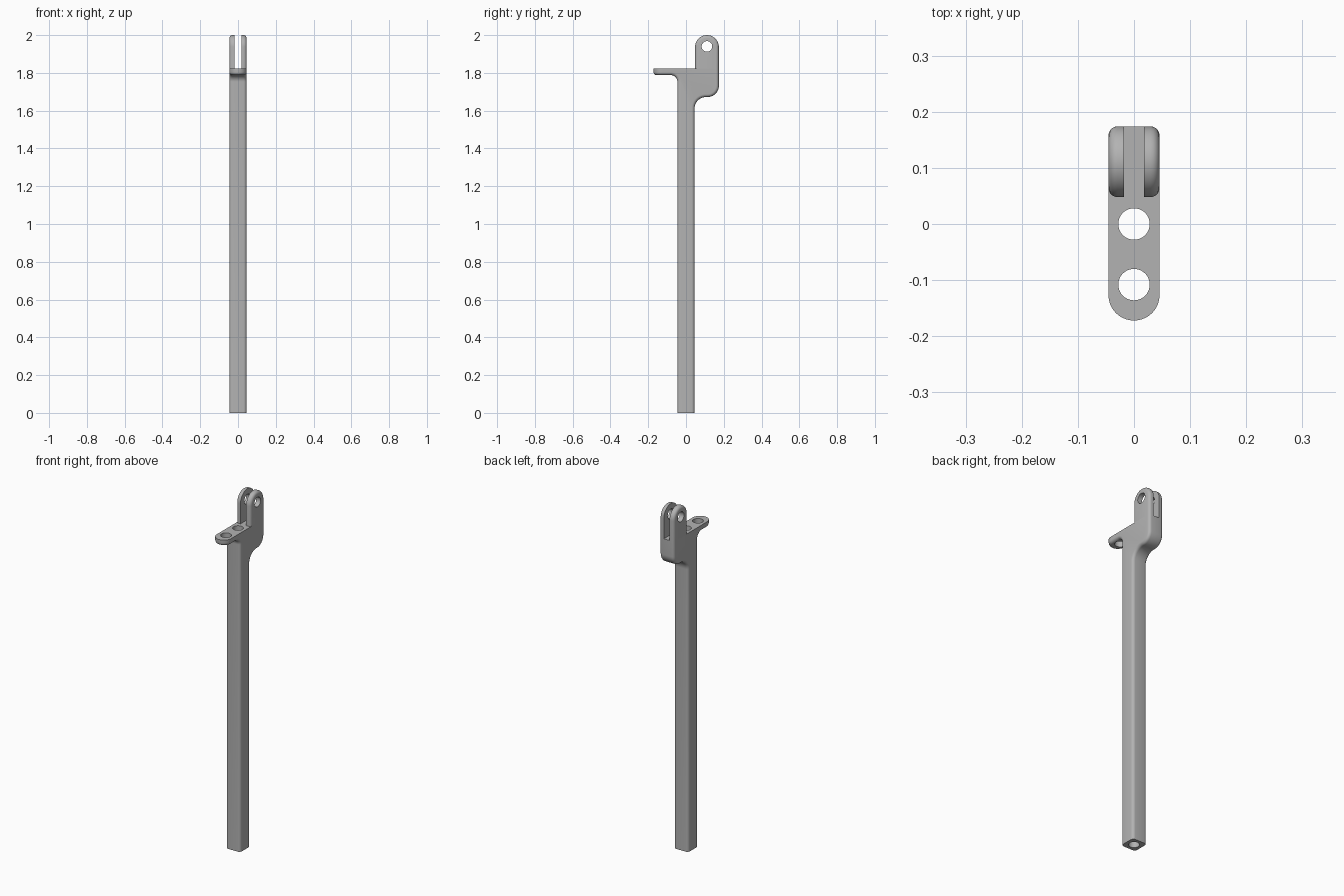
import bpy, bmesh
from math import sin, cos, radians, pi

HALF = 0.0455          # half width of the bar
DECK = 1.822           # top of the mounting tab
ROUND = 0.016          # edge rounding
FRONT, BACK = -0.172, 0.174
LUG = (BACK - 0.048) / 2
LUG_Y = BACK - LUG

cube = bpy.data.objects.get("Cube")
if cube:
    bpy.data.objects.remove(cube, do_unlink=True)

grey = bpy.data.materials.new("light_grey")
grey.use_nodes = True
tone = (0.45, 0.45, 0.45, 1)
grey.diffuse_color = tone
grey.node_tree.nodes["Principled BSDF"].inputs["Base Color"].default_value = tone


def arc(y, z, r, start, end, steps=12):
    angles = [radians(start + (end - start) * i / steps) for i in range(steps + 1)]
    return [(y + r * cos(a), z + r * sin(a)) for a in angles]


def extrude_profile(points, x0, x1):
    """Side profile (y, z) extruded across x."""
    bm = bmesh.new()
    face = bm.faces.new([bm.verts.new((x0, y, z)) for y, z in points])
    out = bmesh.ops.extrude_face_region(bm, geom=[face])
    verts = [g for g in out["geom"] if isinstance(g, bmesh.types.BMVert)]
    bmesh.ops.translate(bm, verts=verts, vec=(x1 - x0, 0, 0))
    bmesh.ops.recalc_face_normals(bm, faces=bm.faces)
    return bm


def bevel(bm, edges, width, segments):
    bmesh.ops.bevel(bm, geom=edges, offset=width, offset_type='OFFSET',
                    segments=segments, profile=0.5, affect='EDGES', clamp_overlap=False)


def on_plane(edge, axis, value):
    return all(abs(v.co[axis] - value) < 1e-4 for v in edge.verts)


def make_object(name, bm):
    bmesh.ops.recalc_face_normals(bm, faces=bm.faces)
    mesh = bpy.data.meshes.new(name)
    bm.to_mesh(mesh)
    bm.free()
    mesh.materials.append(grey)
    obj = bpy.data.objects.new(name, mesh)
    bpy.context.collection.objects.link(obj)
    return obj


def activate(obj):
    bpy.ops.object.select_all(action='DESELECT')
    obj.select_set(True)
    bpy.context.view_layer.objects.active = obj


def drill(obj, location, radius, depth, rotation=(0, 0, 0)):
    bpy.ops.mesh.primitive_cylinder_add(vertices=40, radius=radius, depth=depth,
                                        location=location, rotation=rotation)
    cutter = bpy.context.object
    cutter.hide_render = True
    cutter.data.materials.append(grey)
    mod = obj.modifiers.new("hole", 'BOOLEAN')
    mod.operation, mod.solver, mod.object = 'DIFFERENCE', 'EXACT', cutter
    activate(obj)
    bpy.ops.object.modifier_apply(modifier=mod.name)
    bpy.data.objects.remove(cutter, do_unlink=True)


def smooth(obj):
    activate(obj)
    bpy.ops.object.shade_smooth_by_angle(angle=radians(35))


# Bar with front tab and rear shoulder
profile = [(-HALF, 0), (HALF, 0)]
profile += arc(HALF + 0.06, 1.612, 0.06, 180, 90)
profile += arc(BACK - 0.06, 1.732, 0.06, -90, 0)
profile += [(BACK, DECK), (FRONT, DECK), (FRONT, 1.788)]
profile += arc(-HALF - 0.035, 1.753, 0.035, 90, 0)
bm = extrude_profile(profile, -HALF, HALF)
tip = [e for e in bm.edges if on_plane(e, 1, FRONT)
       and abs(e.verts[0].co.x - e.verts[1].co.x) < 1e-4]
bevel(bm, tip, HALF, 14)
bmesh.ops.remove_doubles(bm, verts=bm.verts, dist=1e-4)
rim = [e for e in bm.edges if e.calc_face_angle(0) > radians(60)
       and not on_plane(e, 2, 0) and not on_plane(e, 2, DECK)]
bevel(bm, rim, ROUND, 5)
bar = make_object("bar", bm)
drill(bar, (0, 0, 1), 0.028, 2.2)
drill(bar, (0, -0.108, DECK), 0.028, 0.2)
smooth(bar)

# Pair of fork ears with a pin hole
ear_profile = [(BACK, DECK)] + arc(LUG_Y, 2 - LUG, LUG, 0, 180, 28) + [(BACK - 2 * LUG, DECK)]
for name, side in (("left_fork_ear", 1), ("right_fork_ear", -1)):
    bm = extrude_profile(ear_profile, side * 0.018, side * HALF)
    rim = [e for e in bm.edges if on_plane(e, 0, side * HALF) and not on_plane(e, 2, DECK)]
    bevel(bm, rim, ROUND, 5)
    ear = make_object(name, bm)
    drill(ear, (side * 0.03, LUG_Y, 1.94), 0.028, 0.1, (0, pi / 2, 0))
    smooth(ear)
